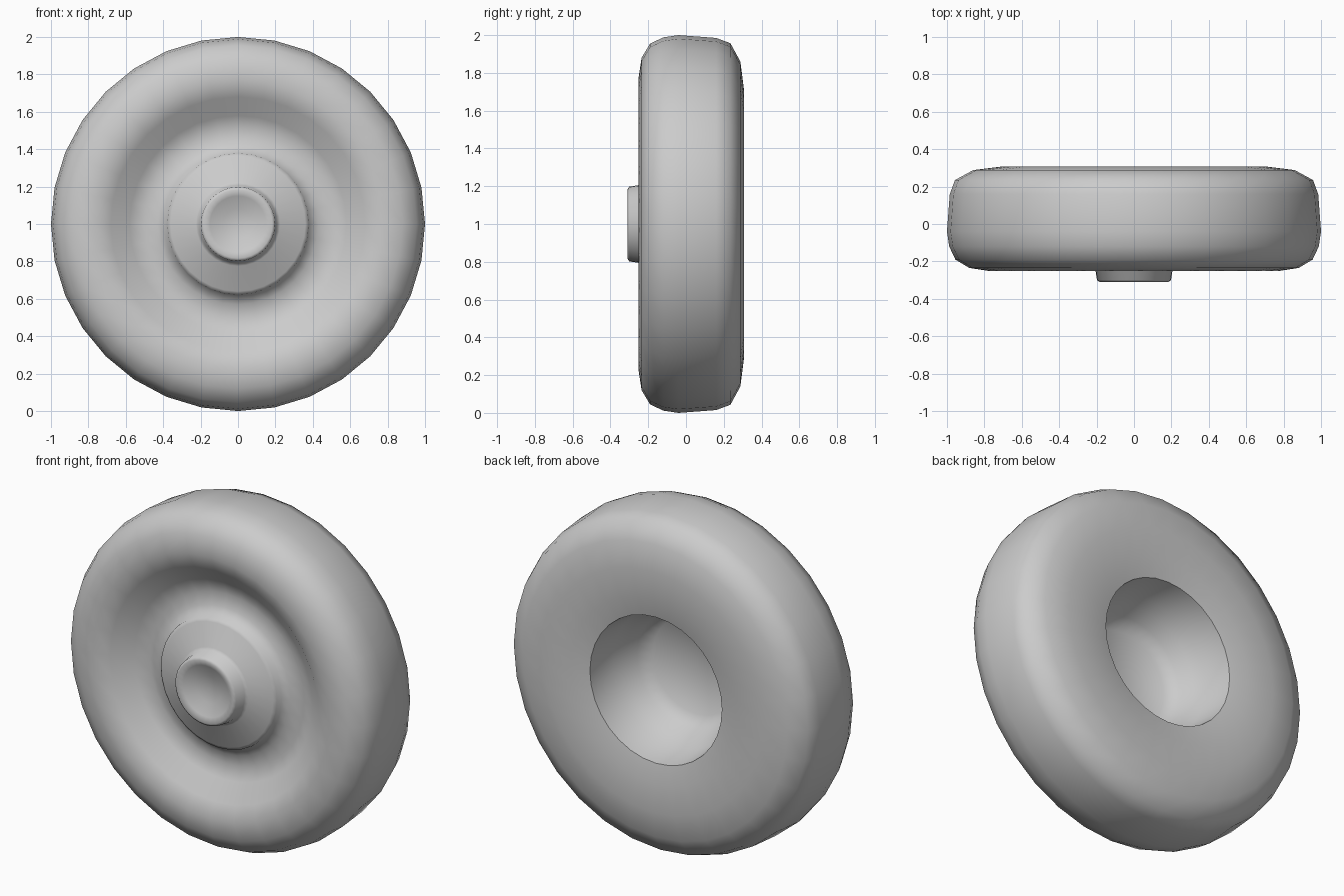
import bpy, bmesh, math
from mathutils import Matrix

cube = bpy.data.objects.get("Cube")
if cube:
    bpy.data.objects.remove(cube, do_unlink=True)

grey = bpy.data.materials.new("plain grey")
grey.use_nodes = True
colour = (0.6, 0.6, 0.6, 1)
grey.diffuse_color = colour
grey.node_tree.nodes["Principled BSDF"].inputs["Base Color"].default_value = colour

SEGMENTS = 32


def lathe(name, profile, sharp_angle):
    """Spin (radius, y) points round the axle."""
    bm = bmesh.new()
    verts = [bm.verts.new((0, y, r)) for r, y in profile]
    edges = [bm.edges.new(pair) for pair in zip(verts, verts[1:])]
    bmesh.ops.spin(bm, geom=verts + edges, cent=(0, 0, 0), axis=(0, 1, 0),
                   angle=math.tau, steps=SEGMENTS, use_duplicate=False)
    bmesh.ops.remove_doubles(bm, verts=bm.verts, dist=0.0005)
    bmesh.ops.transform(bm, matrix=Matrix.Translation((0, 0, 1)), verts=bm.verts)
    bmesh.ops.recalc_face_normals(bm, faces=bm.faces)
    mesh = bpy.data.meshes.new(name)
    bm.to_mesh(mesh)
    bm.free()
    mesh.materials.append(grey)
    obj = bpy.data.objects.new(name, mesh)
    bpy.context.collection.objects.link(obj)
    bpy.ops.object.select_all(action="DESELECT")
    obj.select_set(True)
    bpy.context.view_layer.objects.active = obj
    bpy.ops.object.shade_smooth_by_angle(angle=math.radians(sharp_angle))
    return obj


# Hub: dished cap, cone and flange step
hub = [(0, -.26), (.08, -.27), (.15, -.297), (.183, -.31), (.198, -.3),
       (.208, -.235), (.225, -.222), (.36, -.19), (.378, -.178), (.385, -.145)]
# Dished front face and rounded tread
tyre = [(.43, -.125), (.5, -.105), (.58, -.135), (.68, -.215), (.77, -.252),
        (.88, -.235), (.955, -.19), (.988, -.12), (1, -.04), (.985, .16),
        (.957, .235), (.86, .288), (.71, .307), (.54, .302), (.43, .28)]
# Stepped axle socket in the back
socket = [(.405, .1), (.37, .05), (.34, -.03), (.28, -.09), (0, -.1)]

lathe("wheel", hub + tyre + socket, 62)
